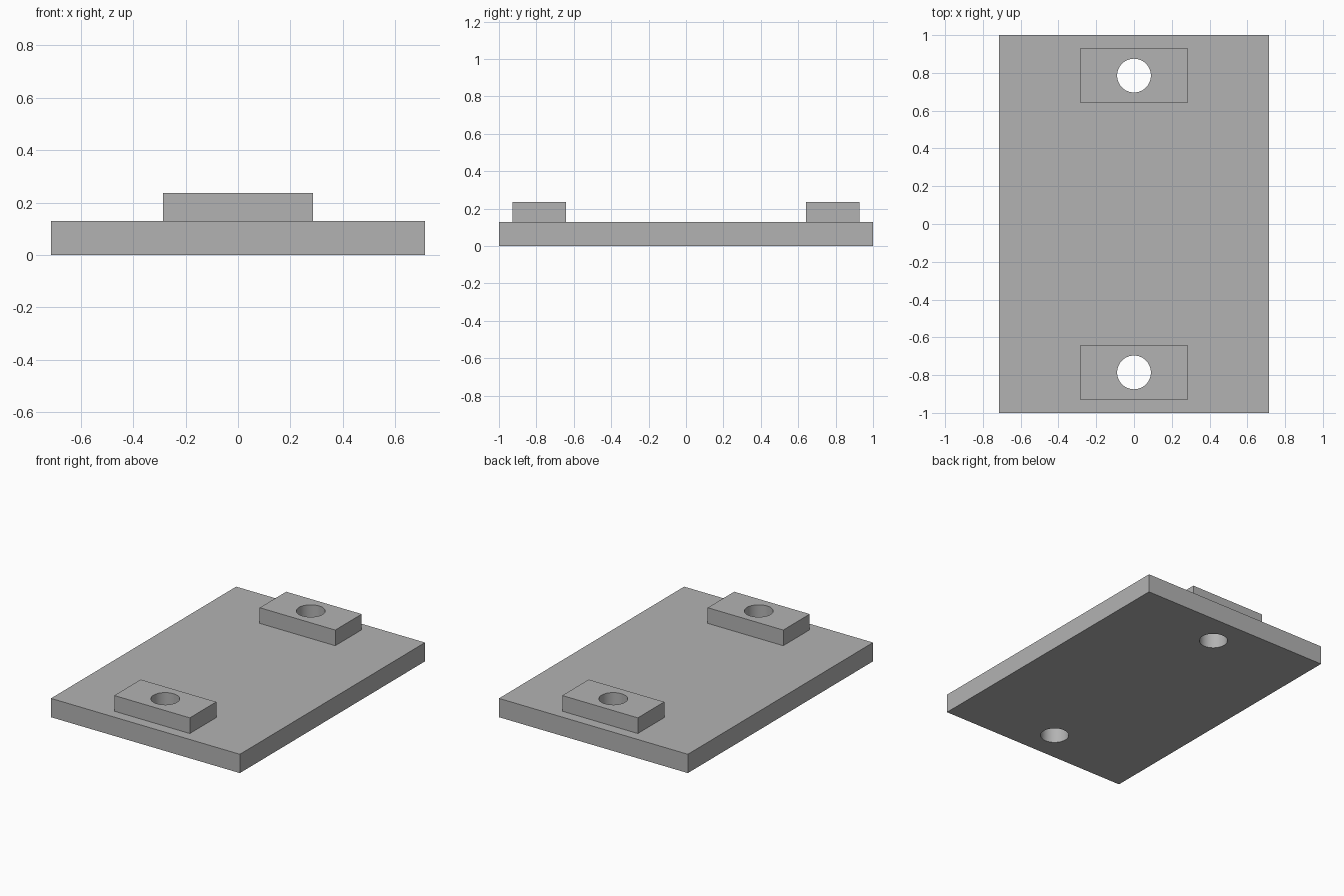
import bpy

if "Cube" in bpy.data.objects:
    bpy.data.objects.remove(bpy.data.objects["Cube"])

U = 1 / 14              # design module: the plate is 28 modules long
PLATE_T, TOP = 1.8 * U, 3.3 * U
PAD_Y, HOLE_R = 11 * U, 1.25 * U

grey = bpy.data.materials.new("plain grey")
grey.diffuse_color = (0.45, 0.45, 0.45, 1)
grey.use_nodes = True
grey.node_tree.nodes["Principled BSDF"].inputs["Base Color"].default_value = grey.diffuse_color


def box(name, size, z0, y=0):
    """Box with its base at z0."""
    bpy.ops.mesh.primitive_cube_add(size=1, location=(0, y, z0 + size[2] / 2))
    ob = bpy.context.object
    ob.name = name
    ob.scale = size
    bpy.ops.object.transform_apply(location=True, rotation=False, scale=True)
    ob.data.materials.append(grey)
    return ob


def boolean(ob, other, operation):
    """Apply a boolean and remove the helper."""
    mod = ob.modifiers.new(operation.lower(), 'BOOLEAN')
    mod.operation, mod.object, mod.solver = operation, other, 'EXACT'
    bpy.context.view_layer.objects.active = ob
    bpy.ops.object.modifier_apply(modifier=mod.name)
    bpy.data.objects.remove(other)


# base plate
plate = box("mounting_plate", (20 * U, 28 * U, PLATE_T), 0)

for side in (-1, 1):
    # raised pad, sunk slightly into the plate for a clean union
    sink = 0.04
    pad = box("pad", (8 * U, 4 * U, TOP - PLATE_T + sink), PLATE_T - sink, side * PAD_Y)
    boolean(plate, pad, 'UNION')
    # bolt hole through pad and plate
    bpy.ops.mesh.primitive_cylinder_add(vertices=64, radius=HOLE_R, depth=1,
                                        location=(0, side * PAD_Y, 0))
    drill = bpy.context.object
    drill.hide_render = True
    drill.data.materials.append(grey)
    boolean(plate, drill, 'DIFFERENCE')

# smooth hole walls, sharp edges
bpy.ops.object.select_all(action='DESELECT')
plate.select_set(True)
bpy.context.view_layer.objects.active = plate
bpy.ops.object.shade_smooth_by_angle()
